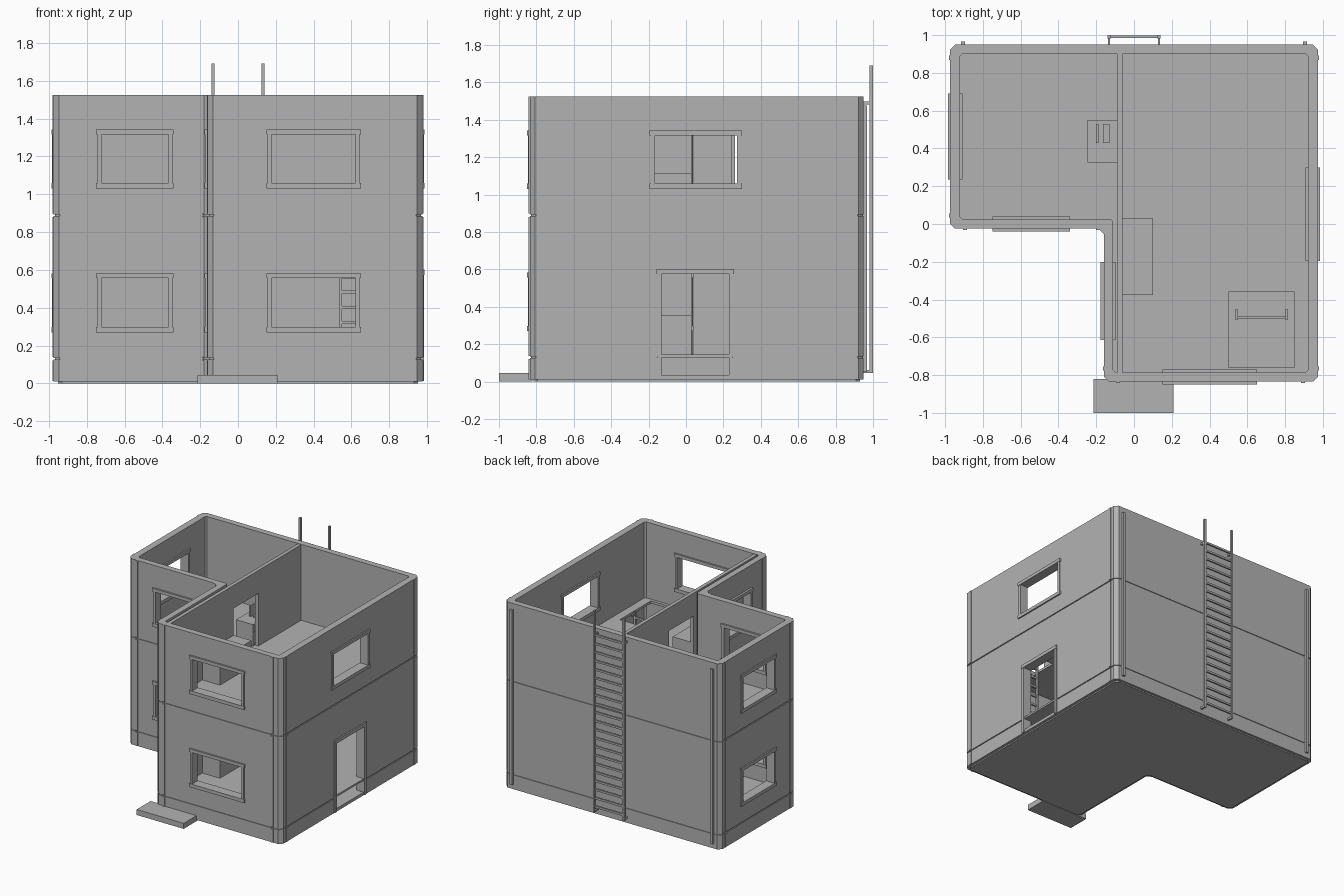
import bpy, bmesh
from mathutils import Vector

cube = bpy.data.objects.get("Cube")
if cube:
    bpy.data.objects.remove(cube)

grey = bpy.data.materials.new("plain grey")
grey.use_nodes = True
GREY = (0.45, 0.45, 0.45, 1)
grey.diffuse_color = GREY
grey.node_tree.nodes["Principled BSDF"].inputs["Base Color"].default_value = GREY

STOREY = 0.76      # height between floors
FLOOR = 0.145      # top of the ground floor
TOP = 1.525


def finish(name, bm):
    bmesh.ops.recalc_face_normals(bm, faces=bm.faces)
    mesh = bpy.data.meshes.new(name)
    bm.to_mesh(mesh)
    bm.free()
    mesh.materials.append(grey)
    obj = bpy.data.objects.new(name, mesh)
    bpy.context.scene.collection.objects.link(obj)
    return obj


def boxes(name, spans):
    """One object made of boxes, each given as (x0, x1), (y0, y1), (z0, z1)."""
    bm = bmesh.new()
    for span in spans:
        verts = bmesh.ops.create_cube(bm, size=1)["verts"]
        for v in verts:
            v.co = Vector([lo + (c + 0.5) * (hi - lo) for c, (lo, hi) in zip(v.co, span)])
    return finish(name, bm)


def chamfer(points, c):
    out = []
    for i, p in enumerate(points):
        p = Vector(p)
        for q in (points[i - 1], points[(i + 1) % len(points)]):
            out.append(p + (Vector(q) - p).normalized() * c)
    return out


def slab(name, outline, z0, z1):
    bm = bmesh.new()
    face = bm.faces.new([bm.verts.new((p.x, p.y, z0)) for p in outline])
    new = bmesh.ops.extrude_face_region(bm, geom=[face])["geom"]
    for v in new:
        if isinstance(v, bmesh.types.BMVert):
            v.co.z = z1
    return finish(name, bm)


def cut(obj, spans):
    """Cut box-shaped openings and keep the plain result."""
    cutter = boxes("opening_cutter", spans)
    cutter.hide_render = True
    mod = obj.modifiers.new("openings", "BOOLEAN")
    mod.operation, mod.solver, mod.object = "DIFFERENCE", "EXACT", cutter
    deps = bpy.context.evaluated_depsgraph_get()
    obj_mesh = bpy.data.meshes.new_from_object(obj.evaluated_get(deps))
    obj.modifiers.clear()
    obj.data = obj_mesh
    bpy.data.objects.remove(cutter)


outer = chamfer([(-.975, -.025), (-.16, -.025), (-.16, -.835),
                 (.975, -.835), (.975, .95), (-.975, .95)], 0.028)
inner = chamfer([(-.92, .025), (-.11, .025), (-.11, -.785),
                 (.92, -.785), (.92, .9), (-.92, .9)], 0.012)

# Outer walls: one ring lofted upwards, with a thin joint groove at each floor
rows = [(0.01, 0)]
for z in (0.13, 0.13 + STOREY):
    rows += [(z - .004, 0), (z - .004, .12), (z + .004, .12), (z + .004, 0)]
rows += [(TOP, 0), (TOP, 1), (0.01, 1)]
bm = bmesh.new()
loops = [[bm.verts.new((*a.lerp(b, t), z)) for a, b in zip(outer, inner)] for z, t in rows]
for i, low in enumerate(loops):
    high = loops[(i + 1) % len(loops)]
    for j in range(len(low)):
        k = (j + 1) % len(low)
        bm.faces.new((low[j], low[k], high[k], high[j]))
walls = finish("outer_walls", bm)

# Openings: name, wall direction, wall middle, frame start and end, storeys
windows = [
    ("front_window", "x", -.81, .15, .65, (0, 1)),
    ("recess_window", "x", 0, -.75, -.34, (0, 1)),
    ("inner_side_window", "y", -.138, -.615, -.2, (0, 1)),
    ("right_side_window", "y", .947, -.195, .3, (1,)),
    ("left_side_window", "y", -.947, .235, .69, (0, 1)),
]


def across(axis, along, middle, half, zs):
    depth = (middle - half, middle + half)
    return (along, depth, zs) if axis == "x" else (depth, along, zs)


holes = []
for name, axis, mid, a, b, storeys in windows:
    for s in storeys:
        z0, z1 = 0.27 + s * STOREY, 0.582 + s * STOREY
        holes.append(across(axis, (a + .027, b - .027), mid, .1, (z0 + .027, z1 - .025)))
        boxes(f"{name}_frame_{s + 1}", [
            across(axis, (a, b), mid, .039, (z0, z0 + .028)),
            across(axis, (a, b), mid, .039, (z1 - .026, z1)),
            across(axis, (a + .007, a + .028), mid, .036, (z0 + .02, z1 - .02)),
            across(axis, (b - .028, b - .007), mid, .036, (z0 + .02, z1 - .02))])

# Side doorway and its frame
holes.append(((.85, 1.05), (-.132, .232), (.035, .575)))
boxes("doorway_frame", [
    across("y", (-.157, .257), .947, .039, (.574, .602)),
    across("y", (-.152, -.13), .947, .036, (.012, .58)),
    across("y", (.23, .252), .947, .036, (.012, .58)),
    across("y", (-.14, .24), .947, .028, (FLOOR - .015, FLOOR))])
cut(walls, holes)

# Base and floors; the upper floor has a ladder hatch
slab("base_plate", [p.lerp(q, .4) for p, q in zip(outer, inner)], 0, .035)
slab("ground_floor", inner, FLOOR - .015, FLOOR)
upper = slab("upper_floor", inner, FLOOR + STOREY - .02, FLOOR + STOREY)
cut(upper, [((.5, .85), (-.76, -.36), (.8, 1))])

# Partition with a doorway on each storey
partition = boxes("partition_wall", [((-.09, -.06), (-.79, .905), (.03, TOP - .003))])
cut(partition, [((-.2, .05), (.03, .35), (FLOOR + s * STOREY, .575 + s * STOREY))
                for s in (0, 1)])

# Furniture on each storey
for s in (0, 1):
    z = FLOOR + s * STOREY
    boxes(f"bench_{s + 1}", [((-.06, .1), (-.375, .03), (z, z + .21))])
    boxes(f"desk_{s + 1}", [
        ((-.245, -.09), (.325, .55), (z + .16, z + .175)),
        ((-.245, -.09), (.325, .34), (z, z + .16)),
        ((-.245, -.09), (.535, .55), (z, z + .16))])
    boxes(f"desk_screen_{s + 1}", [((-.2, -.187), (.43, .53), (z + .175, z + .26))])
    boxes(f"desk_pad_{s + 1}", [((-.165, -.13), (.43, .53), (z + .175, z + .185))])

# Vertical corner ribs, broken at the floor joints
ribs = []
for z0, z1 in ((.012, .122), (.138, .88), (.898, TOP)):
    for x, y in ((-.895, -.025), (-.19, -.025), (-.085, -.835), (.895, -.835)):
        ribs.append(((x - .011, x + .011), (y - .007, y + .01), (z0, z1)))
    for x, y in ((-.975, .045), (-.975, .88), (-.16, -.765), (.975, -.765), (.975, .88)):
        ribs.append(((x - .005, x + .005), (y - .011, y + .011), (z0, z1)))
boxes("corner_ribs", ribs)
boxes("back_corner_strips", [((x - .011, x + .011), (.94, .967), (.05, 1.475))
                             for x in (-.905, .905)])


def ladder(name, x0, x1, y, back, z0, z1, first, step, count, mounts):
    """Two rails, evenly spaced rungs and short wall mounts."""
    parts = []
    for x in (x0, x1):
        parts.append(((x - .008, x + .008), (y - .009, y + .009), (z0, z1)))
        for z in mounts:
            parts.append(((x - .006, x + .006), sorted((y, back)), (z - .008, z + .008)))
    for i in range(count):
        z = first + i * step
        parts.append(((x0, x1), (y - .007, y + .007), (z - .008, z + .008)))
    boxes(name, parts)


ladder("outside_ladder", -.132, .132, .991, .945, .045, 1.69, .09, .07, 21, (.055, 1.49))
ladder("inside_ladder", .543, .807, -.497, -.45, FLOOR, .93, .242, .08, 9, (.2, .915))

# Front step
boxes("front_step", [((-.215, .21), (-1, -.82), (0, .045))])
